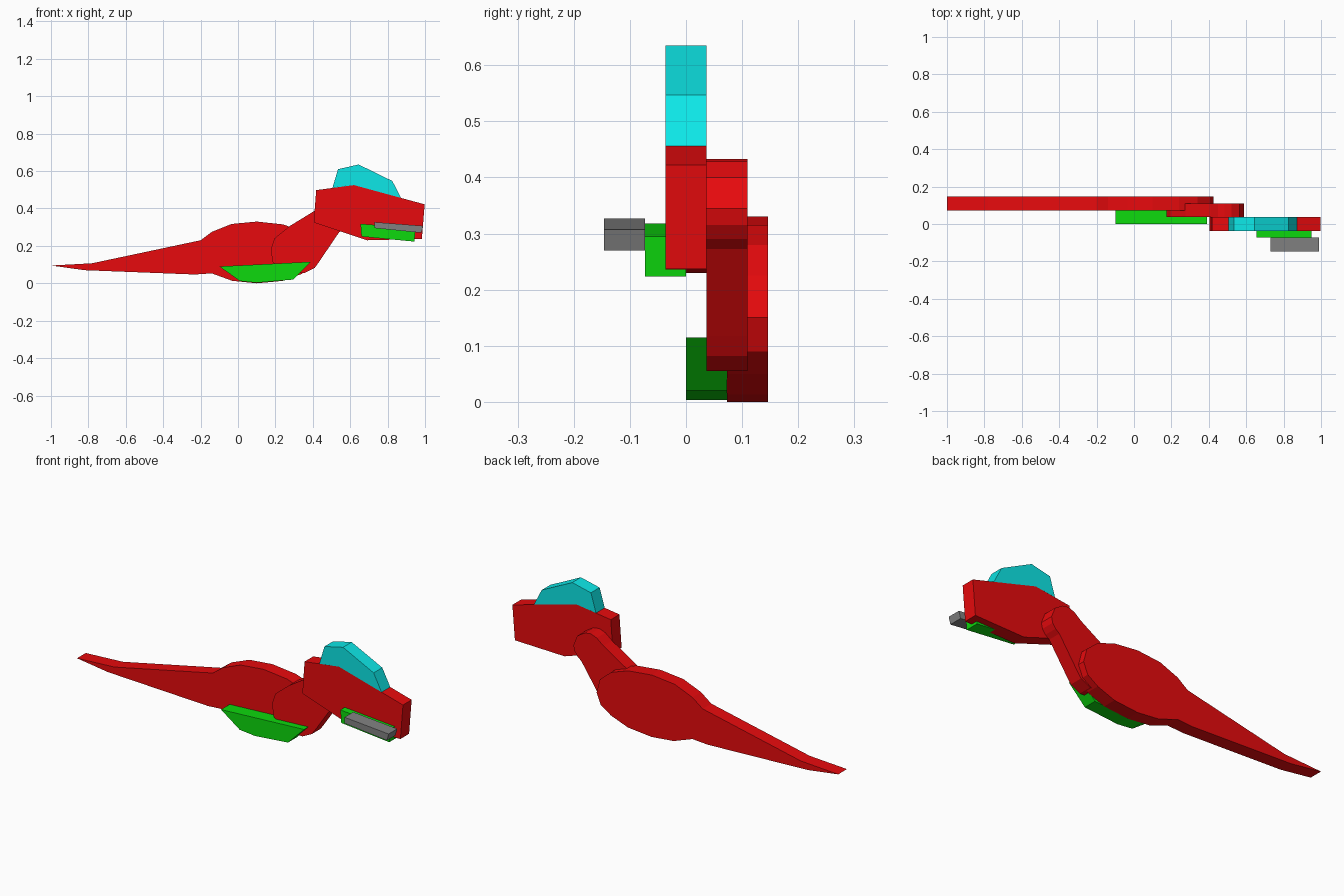
import bpy
import bmesh


def material(name, colour):
    m = bpy.data.materials.new(name)
    m.diffuse_color = (*colour, 1)
    return m


red = material("red", (0.8, 0.003, 0.004))
green = material("green", (0.004, 0.7, 0.004))
cyan = material("cyan", (0.004, 0.8, 0.8))
grey = material("grey", (0.22, 0.22, 0.22))


def slab(name, outline, y0, y1, mat):
    """Extrude an x-z outline along y from y0 to y1."""
    bm = bmesh.new()
    face = bm.faces.new([bm.verts.new((x, y0, z)) for x, z in outline])
    ext = bmesh.ops.extrude_face_region(bm, geom=[face])
    moved = [v for v in ext["geom"] if isinstance(v, bmesh.types.BMVert)]
    bmesh.ops.translate(bm, verts=moved, vec=(0, y1 - y0, 0))
    bmesh.ops.recalc_face_normals(bm, faces=bm.faces)
    mesh = bpy.data.meshes.new(name)
    bm.to_mesh(mesh)
    bm.free()
    mesh.materials.append(mat)
    obj = bpy.data.objects.new(name, mesh)
    bpy.context.collection.objects.link(obj)
    return obj


T = 0.073  # slab thickness

# Oval body running into a tapered tail
slab("body_and_tail", [
    (-1.0, 0.095), (-0.78, 0.107), (-0.2, 0.23), (-0.14, 0.275),
    (-0.035, 0.317), (0.1, 0.33), (0.24, 0.315), (0.34, 0.28),
    (0.405, 0.225), (0.425, 0.15), (0.4, 0.09), (0.34, 0.05),
    (0.24, 0.013), (0.1, 0.0), (-0.03, 0.013), (-0.14, 0.053),
    (-0.23, 0.047), (-0.82, 0.07)], T, 2 * T, red)

# Neck, rounded at both ends
slab("neck", [
    (0.175, 0.18), (0.195, 0.24), (0.275, 0.305), (0.41, 0.388),
    (0.45, 0.42), (0.485, 0.433), (0.52, 0.428), (0.565, 0.4),
    (0.587, 0.345), (0.58, 0.315), (0.562, 0.29), (0.54, 0.272),
    (0.435, 0.117), (0.41, 0.082), (0.355, 0.055), (0.29, 0.054),
    (0.225, 0.075), (0.185, 0.115)], T / 2, 1.5 * T, red)

# Wedge head with the canopy seated on its top edge
slab("head", [
    (0.418, 0.498), (0.62, 0.525), (0.998, 0.422), (0.983, 0.237),
    (0.69, 0.23), (0.405, 0.325)], -T / 2, T / 2, red)
slab("canopy", [
    (0.505, 0.51), (0.535, 0.61), (0.645, 0.635), (0.825, 0.547),
    (0.872, 0.456), (0.62, 0.525)], -T / 2, T / 2, cyan)

# Green underside plates
slab("belly_plate", [
    (-0.1, 0.09), (0.39, 0.115), (0.295, 0.02), (0.1, 0.003),
    (0.01, 0.012)], 0, T, green)
slab("jaw_plate", [
    (0.655, 0.318), (0.95, 0.295), (0.943, 0.223), (0.66, 0.25)],
    -T, 0, green)

# Grey bar on the jaw
slab("jaw_bar", [
    (0.73, 0.327), (0.99, 0.307), (0.98, 0.27), (0.73, 0.295)],
    -2 * T, -T, grey)
